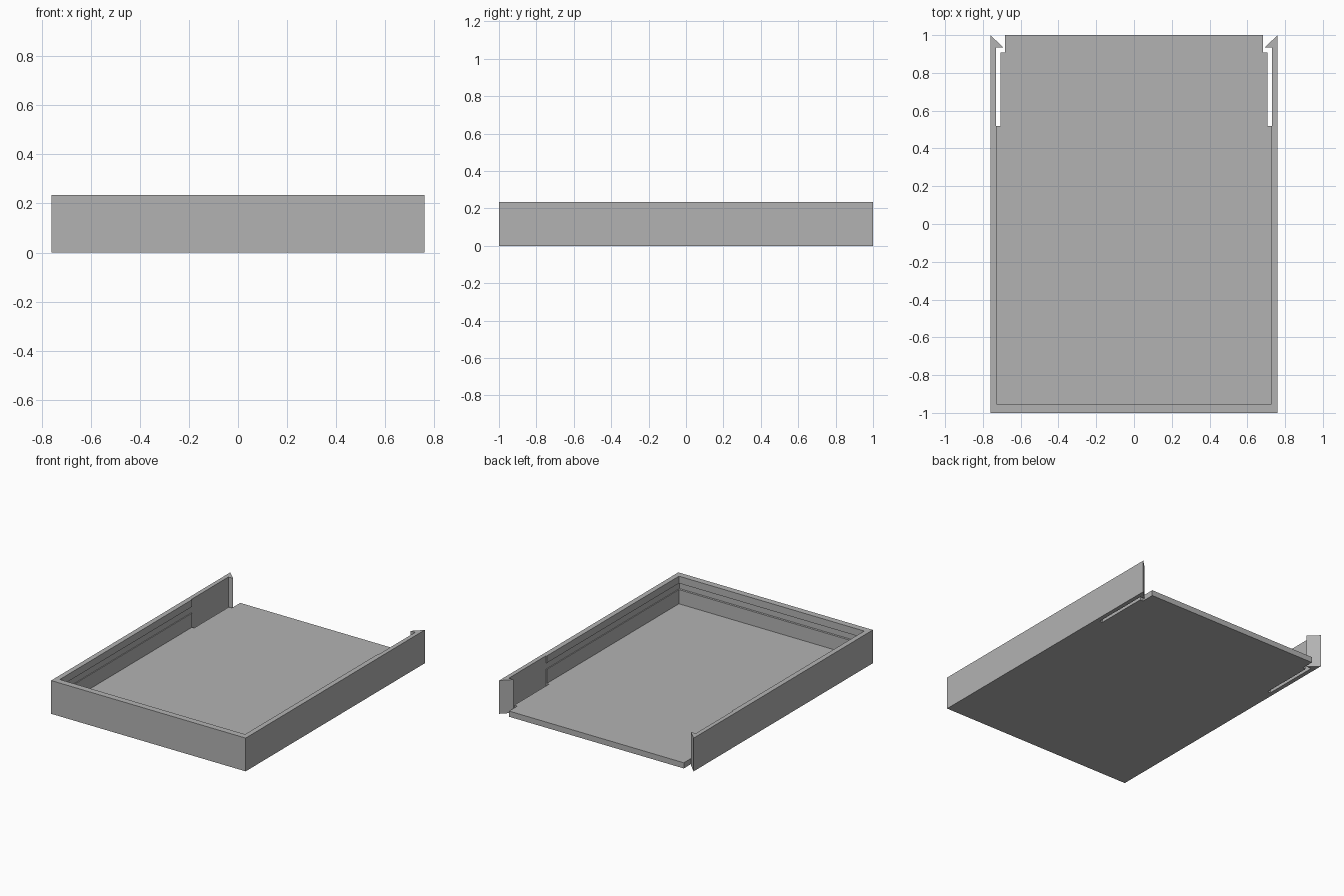
import bpy
import bmesh

cube = bpy.data.objects.get("Cube")
if cube:
    bpy.data.objects.remove(cube, do_unlink=True)

HEIGHT = 0.235
FLOOR = 0.04

grey = bpy.data.materials.new("plain grey")
grey.use_nodes = True
colour = (0.45, 0.45, 0.45, 1)
grey.diffuse_color = colour
grey.node_tree.nodes["Principled BSDF"].inputs["Base Color"].default_value = colour


def prism(name, half, z0, z1):
    """Extrude a left-right symmetric outline, given by its +x half, from z0 to z1."""
    outline = half + [(-x, y) for x, y in reversed(half)]
    bm = bmesh.new()
    base = bm.faces.new([bm.verts.new((x, y, z0)) for x, y in outline])
    top = bmesh.ops.extrude_face_region(bm, geom=[base])["geom"]
    verts = [g for g in top if isinstance(g, bmesh.types.BMVert)]
    bmesh.ops.translate(bm, verts=verts, vec=(0, 0, z1 - z0))
    bmesh.ops.recalc_face_normals(bm, faces=bm.faces)
    mesh = bpy.data.meshes.new(name)
    bm.to_mesh(mesh)
    bm.free()
    mesh.materials.append(grey)
    obj = bpy.data.objects.new(name, mesh)
    bpy.context.collection.objects.link(obj)
    return obj


def cut(target, cutter):
    """Subtract the cutter from the target and discard it."""
    mod = target.modifiers.new("cut", "BOOLEAN")
    mod.operation = "DIFFERENCE"
    mod.solver = "EXACT"
    mod.object = cutter
    bpy.context.view_layer.objects.active = target
    bpy.ops.object.modifier_apply(modifier=mod.name)
    bpy.data.objects.remove(cutter, do_unlink=True)


# Tray body: outer wall, spring arm with hook, slot, and notched floor
tray = prism("tray", [
    (0.76, -1), (0.76, 1), (0.693, 0.935), (0.73, 0.935), (0.73, 0.52),
    (0.707, 0.52), (0.707, 0.907), (0.683, 0.907), (0.683, 1)], 0, HEIGHT)

# Open cavity above the floor, passing between the arms and hooks
cut(tray, prism("cavity_cutter", [
    (0.724, -0.955), (0.724, 0.525), (0.718, 0.525), (0.718, 0.92),
    (0.688, 0.92), (0.688, 1.1)], FLOOR, HEIGHT + 0.1))

# Sliding groove around the inside of the walls
cut(tray, prism("groove_cutter", [(0.73, -0.97), (0.73, 0.53)], 0.14, 0.185))
